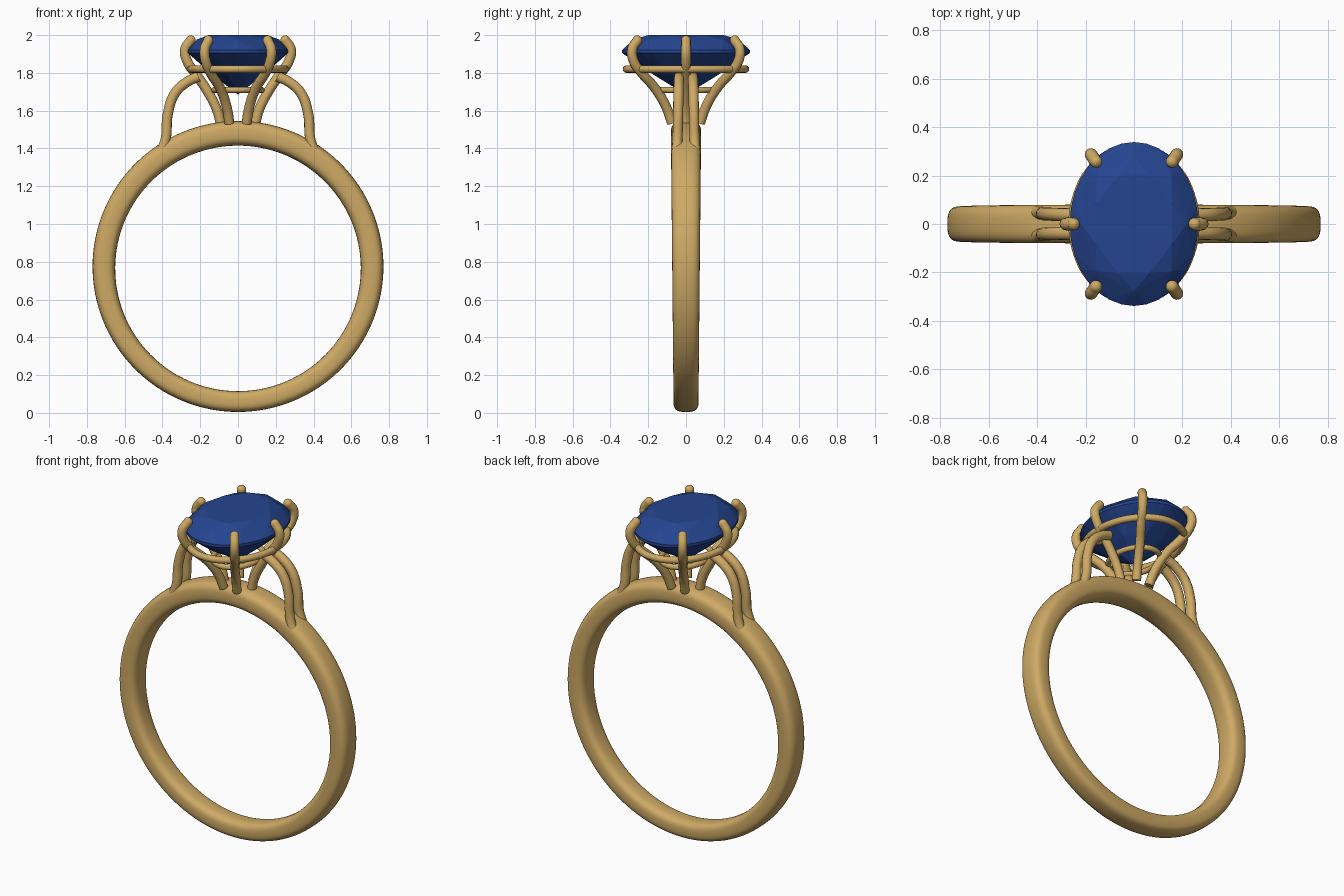
import bpy, bmesh, math
from math import sin, cos, pi, tau

cube = bpy.data.objects.get("Cube")
if cube:
    bpy.data.objects.remove(cube)


def material(name, color, metal_rough):
    m = bpy.data.materials.new(name)
    m.use_nodes = True
    m.diffuse_color = color
    node = m.node_tree.nodes["Principled BSDF"]
    node.inputs["Base Color"].default_value = color
    node.inputs["Roughness"].default_value = metal_rough
    return m


gold = material("warm gold", (0.62, 0.40, 0.13, 1), 0.4)
blue = material("deep blue", (0.018, 0.06, 0.28, 1), 0.4)


def mesh_object(name, bm, mat, smooth):
    bmesh.ops.recalc_face_normals(bm, faces=bm.faces)
    me = bpy.data.meshes.new(name)
    bm.to_mesh(me)
    bm.free()
    me.materials.append(mat)
    for p in me.polygons:
        p.use_smooth = smooth
    ob = bpy.data.objects.new(name, me)
    bpy.context.collection.objects.link(ob)
    return ob


def wire(name, points, radius, cyclic=False):
    """Round wire running smoothly through the points."""
    cu = bpy.data.curves.new(name, "CURVE")
    cu.dimensions = "3D"
    cu.bevel_depth = radius
    cu.bevel_resolution = 4
    cu.resolution_u = 8
    cu.use_fill_caps = True
    sp = cu.splines.new("BEZIER")
    sp.bezier_points.add(len(points) - 1)
    for bp, p in zip(sp.bezier_points, points):
        bp.co = p
        bp.handle_left_type = bp.handle_right_type = "AUTO"
    sp.use_cyclic_u = cyclic
    sp.use_smooth = True
    cu.materials.append(gold)
    ob = bpy.data.objects.new(name, cu)
    bpy.context.collection.objects.link(ob)
    return ob


def ball(name, center, radius):
    bm = bmesh.new()
    bmesh.ops.create_uvsphere(bm, u_segments=16, v_segments=10, radius=radius)
    ob = mesh_object(name, bm, gold, True)
    ob.location = center


def oval(rx, ry, z, n, offset=0.0):
    return [(rx * cos(tau * (i + offset) / n), ry * sin(tau * (i + offset) / n), z)
            for i in range(n)]


# Band: rounded section swept round, wider and thicker toward the top
def band():
    bm = bmesh.new()
    steps, sides = 128, 32
    rings = []
    for i in range(steps):
        a = tau * i / steps
        up = (1 + sin(a)) / 2
        outer, inner = 0.77, 0.66 - 0.02 * up
        mid, half = (outer + inner) / 2, (outer - inner) / 2
        width = 0.066 + 0.014 * up
        ring = []
        for j in range(sides):
            t = tau * j / sides
            power = 2 / 3
            u = math.copysign(abs(cos(t)) ** power, cos(t)) * width
            r = mid + math.copysign(abs(sin(t)) ** power, sin(t)) * half
            ring.append(bm.verts.new((r * cos(a), u, 0.775 + r * sin(a))))
        rings.append(ring)
    for i in range(steps):
        p, q = rings[i], rings[(i + 1) % steps]
        for j in range(sides):
            k = (j + 1) % sides
            bm.faces.new((p[j], p[k], q[k], q[j]))
    mesh_object("band", bm, gold, True)


band()

# Oval faceted stone: table, crown, girdle, pavilion and culet
RX, RY = 0.265, 0.338
bm = bmesh.new()
levels = [(0.64, 2.0, 8, 0.5), (0.82, 1.977, 8, 0), (1, 1.922, 32, 0),
          (1, 1.905, 32, 0), (0.55, 1.79, 8, 0.5)]
for scale, z, n, off in levels:
    for co in oval(RX * scale, RY * scale, z, n, off):
        bm.verts.new(co)
bm.verts.new((0, 0, 1.685))
bmesh.ops.convex_hull(bm, input=bm.verts)
bmesh.ops.dissolve_limit(bm, angle_limit=0.01, verts=bm.verts, edges=bm.edges)
mesh_object("stone", bm, blue, False)

# Basket rings under the stone
wire("upper_ring", oval(0.25, 0.315, 1.82, 16), 0.02, True)
wire("lower_ring", oval(0.125, 0.165, 1.71, 16), 0.016, True)

# Prongs: distance-out profiles, mirrored to all six places
side_path = [(0.09, 0, 1.52), (0.11, 0, 1.6), (0.16, 0, 1.7), (0.22, 0, 1.79),
             (0.268, 0, 1.86), (0.28, 0, 1.925), (0.25, 0, 1.972)]
corner_path = [(0.045, 0.075, 1.535), (0.06, 0.105, 1.62), (0.095, 0.165, 1.72),
               (0.145, 0.235, 1.8), (0.17, 0.276, 1.86), (0.176, 0.285, 1.925),
               (0.157, 0.258, 1.972)]
R = 0.026
for sx, side in ((1, "left"), (-1, "right")):
    pts = [(sx * x, y, z) for x, y, z in side_path]
    wire(side + "_prong", pts, R)
    ball(side + "_prong_tip", pts[-1], R)
    for sy, end in ((-1, "front"), (1, "back")):
        pts = [(sx * x, sy * y, z) for x, y, z in corner_path]
        name = end + "_" + side
        wire(name + "_prong", pts, R)
        ball(name + "_prong_tip", pts[-1], R)
        # Shoulder wires rising from the band to the basket
        arch = [(0.415, 0.05, 1.36), (0.383, 0.045, 1.45), (0.372, 0.042, 1.58),
                (0.335, 0.04, 1.69), (0.27, 0.038, 1.752), (0.21, 0.036, 1.78)]
        wire(name + "_shoulder_wire", [(sx * x, sy * y, z) for x, y, z in arch], 0.027)
